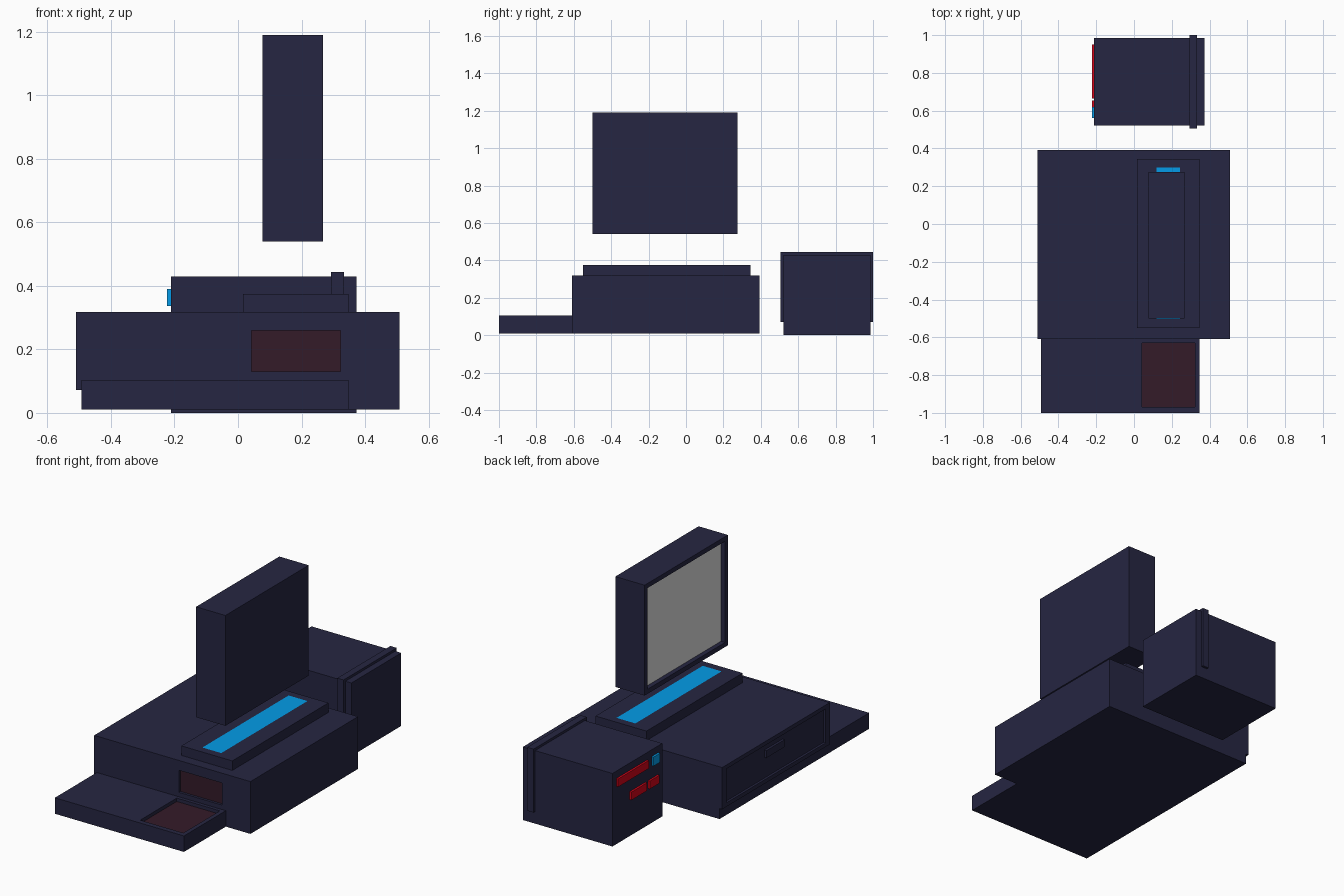
import bpy, bmesh
from mathutils import Vector

if "Cube" in bpy.data.objects:
    bpy.data.objects.remove(bpy.data.objects["Cube"])


def material(name, rgb):
    m = bpy.data.materials.new(name)
    m.diffuse_color = (*rgb, 1)
    m.use_nodes = True
    m.node_tree.nodes["Principled BSDF"].inputs["Base Color"].default_value = m.diffuse_color
    return m


NAVY = material("dark navy", (0.019, 0.019, 0.054))
MAROON = material("dark maroon", (0.034, 0.011, 0.022))
BLUE = material("bright blue", (0.001, 0.33, 0.80))
RED = material("red", (0.65, 0.001, 0.009))
GRAY = material("screen gray", (0.72, 0.72, 0.72))


def box(name, lo, hi, mat=NAVY, recess=None):
    """Box between two corners; recess = (axis, side, rect_lo, rect_hi, depth, material)."""
    lo, hi = Vector(lo), Vector(hi)
    bm = bmesh.new()
    bmesh.ops.create_cube(bm, size=1)
    for v in bm.verts:
        v.co = [lo[i] if v.co[i] < 0 else hi[i] for i in range(3)]
    bm.normal_update()
    mats = [mat]
    if recess:
        axis, side, rlo, rhi, depth, inner = recess
        others = [i for i in range(3) if i != axis]
        face = next(f for f in bm.faces if f.normal[axis] * side > 0.9)
        plane = face.verts[0].co[axis]
        # first the rim in the face, then the sunken floor
        for d in ([0, depth] if depth else [0]):
            mid = face.calc_center_median()
            bmesh.ops.inset_individual(bm, faces=[face], thickness=0.001)
            for v in face.verts:
                for k, i in enumerate(others):
                    v.co[i] = rlo[k] if v.co[i] < mid[i] else rhi[k]
                v.co[axis] = plane - side * d
        if inner != mat:
            mats.append(inner)
            face.material_index = 1
    bm.normal_update()
    me = bpy.data.meshes.new(name)
    bm.to_mesh(me)
    bm.free()
    for m in mats:
        me.materials.append(m)
    ob = bpy.data.objects.new(name, me)
    bpy.context.collection.objects.link(ob)
    return ob


# Main cabinet with a dark window in its front
box("cabinet", (-0.493, -0.61, 0.01), (0.508, 0.392, 0.318),
    recess=(1, -1, (0.042, 0.13), (0.323, 0.26), 0.015, MAROON))

# Drawer front on the left side, with its pull
box("drawer_front", (-0.51, -0.61, 0.072), (-0.49, 0.392, 0.318),
    recess=(0, -1, (-0.57, 0.095), (0.35, 0.295), 0.014, NAVY))
box("drawer_pull", (-0.51, -0.19, 0.217), (-0.493, -0.02, 0.26))

# Low tray in front with a recessed pad
box("tray", (-0.493, -1.0, 0.01), (0.348, -0.61, 0.104),
    recess=(2, 1, (0.042, -0.97), (0.323, -0.63), 0.02, MAROON))

# Raised plinth with a flush glowing strip
box("plinth", (0.016, -0.55, 0.318), (0.348, 0.345, 0.374),
    recess=(2, 1, (0.12, -0.503), (0.243, 0.30), 0, BLUE))

# Floating monitor, screen on the left side
box("monitor", (0.077, -0.5, 0.54), (0.268, 0.275, 1.19),
    recess=(0, -1, (-0.473, 0.567), (0.248, 1.163), 0.027, GRAY))

# Rear unit with a band around it
box("rear_unit", (-0.211, 0.522, 0.0), (0.373, 0.986, 0.43))
box("rear_band", (0.293, 0.505, 0.07), (0.334, 1.0, 0.444))

# Buttons on the rear unit: y range, z range, colour
buttons = [
    ("long_button", 0.665, 0.95, 0.34, 0.387, RED),
    ("blue_button", 0.56, 0.62, 0.337, 0.39, BLUE),
    ("middle_button", 0.68, 0.825, 0.215, 0.262, RED),
    ("small_button", 0.565, 0.655, 0.215, 0.262, RED),
]
for name, y0, y1, z0, z1, mat in buttons:
    box(name, (-0.223, y0, z0), (-0.209, y1, z1), mat)
